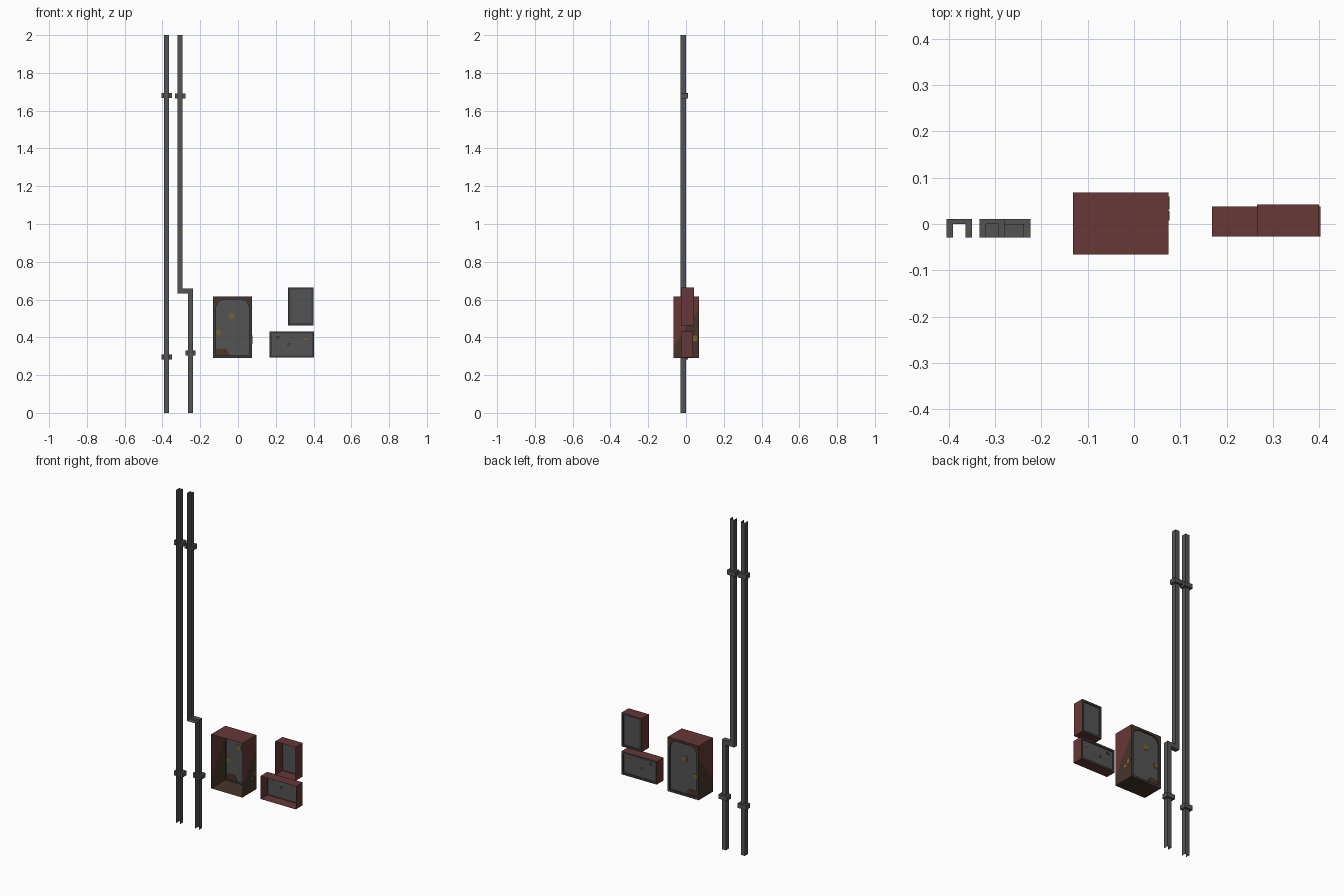
import bpy, bmesh
from mathutils import Vector

if "Cube" in bpy.data.objects:
    bpy.data.objects.remove(bpy.data.objects["Cube"])

def mat(name, c):
    m = bpy.data.materials.new(name)
    m.diffuse_color = (*c, 1)
    m.use_nodes = True
    m.node_tree.nodes["Principled BSDF"].inputs["Base Color"].default_value = m.diffuse_color
    return m

GREY = mat("steel_grey", (0.088, 0.088, 0.088))
DARK = mat("dark_steel", (0.045, 0.046, 0.045))
RED = mat("faded_red", (0.135, 0.038, 0.038))
BROWN = mat("rust_brown", (0.062, 0.036, 0.024))
OCHRE = mat("ochre_rust", (0.19, 0.12, 0.025))
DEEP = mat("deep_red_rust", (0.075, 0.032, 0.024))
MATS = [GREY, DARK, RED, BROWN, OCHRE, DEEP]

def finish(bm, name, mats):
    bmesh.ops.recalc_face_normals(bm, faces=bm.faces[:])
    me = bpy.data.meshes.new(name)
    bm.to_mesh(me)
    bm.free()
    for m in mats:
        me.materials.append(m)
    ob = bpy.data.objects.new(name, me)
    bpy.context.collection.objects.link(ob)
    return ob

def prism(name, pts, axis, lo, hi, m, skip=(), cap_lo=True, cap_hi=True):
    """Extrude a 2D outline along an axis, leaving out chosen sides."""
    def co(p, t):
        return {'x': (t, *p), 'y': (p[0], t, p[1]), 'z': (*p, t)}[axis]
    bm = bmesh.new()
    a = [bm.verts.new(co(p, lo)) for p in pts]
    b = [bm.verts.new(co(p, hi)) for p in pts]
    n = len(pts)
    for i in range(n):
        if i not in skip:
            j = (i + 1) % n
            bm.faces.new((a[i], a[j], b[j], b[i]))
    if cap_lo:
        bm.faces.new(a[::-1])
    if cap_hi:
        bm.faces.new(b)
    return finish(bm, name, [m])

def rect(x0, x1, z0, z1):
    return [(x0, z0), (x1, z0), (x1, z1), (x0, z1)]

WALL = -0.029

# Open-backed conduits: straight run and run with a sideways jog
prism("straight_conduit", rect(-0.391, -0.364, 0, 2), 'y', WALL, 0, GREY,
      skip=(0, 2), cap_lo=False)
prism("jogged_conduit",
      [(-0.265, 0), (-0.238, 0), (-0.238, 0.659), (-0.293, 0.659),
       (-0.293, 2), (-0.32, 2), (-0.32, 0.632), (-0.265, 0.632)],
      'y', WALL, 0, GREY, skip=(0, 4), cap_lo=False)

# U-shaped clamps around the conduits
def clamp(name, xc, zc):
    o, i = 0.0275, 0.0137
    pts = [(xc - o, WALL), (xc - i, WALL), (xc - i, 0), (xc + i, 0),
           (xc + i, WALL), (xc + o, WALL), (xc + o, 0.011), (xc - o, 0.011)]
    prism(name, pts, 'z', zc - 0.0135, zc + 0.0135, GREY, skip=(1, 2, 3))

clamp("straight_lower_clamp", -0.3775, 0.296)
clamp("straight_upper_clamp", -0.3775, 1.680)
clamp("jogged_lower_clamp", -0.2515, 0.317)
clamp("jogged_upper_clamp", -0.3065, 1.678)

# Open-backed cabinet with a framed, recessed door
def cabinet(name, x0, x1, y0, y1, z0, z1, rim, depth, chamfer, rule):
    bm = bmesh.new()
    outer = rect(x0, x1, z0, z1)
    a, b, c, d = x0 + rim, x1 - rim, z0 + rim, z1 - rim
    inner = rect(a, b, c, d)
    if chamfer:
        k = chamfer
        inner = [(a, c), (b, c), (b, d - k), (b - k * .3, d - k * .3),
                 (b - k, d), (a + k, d), (a + k * .3, d - k * .3), (a, d - k)]

    def loop(pts, y):
        return [bm.verts.new((p[0], y, p[1])) for p in pts]

    def strip(u, v):
        return [bm.faces.new((u[i - 1], u[i], v[i], v[i - 1])) for i in range(len(u))]

    back, front = loop(outer, y0), loop(outer, y1)
    lip, panel = loop(inner, y1), loop(inner, y1 - depth)
    tag = bm.faces.layers.int.new("part")
    walls = strip(back, front)
    recess = strip(lip, panel)
    door = bm.faces.new(panel)
    edges = []
    for lp in (front, lip):
        edges += [bm.edges.get((lp[i - 1], lp[i])) for i in range(len(lp))]
    ring = bmesh.ops.triangle_fill(bm, edges=edges, use_beauty=True,
                                   normal=Vector((0, 1, 0)))["geom"]
    for f in walls:
        f[tag] = 1
    for f in recess + [g for g in ring if isinstance(g, bmesh.types.BMFace)]:
        f[tag] = 2
    door[tag] = 3
    if chamfer:
        # diagonal rust line across the side walls
        geom = [f for f in bm.faces if f[tag] == 1]
        geom += list({e for f in geom for e in f.edges}) + list({v for f in geom for v in f.verts})
        bmesh.ops.bisect_plane(bm, geom=geom, plane_co=(0, 0, 0.45),
                               plane_no=Vector((0, -1.5, 1)).normalized())
    for f in bm.faces:
        f.material_index = MATS.index(rule(f[tag], f.calc_center_median()))
    return finish(bm, name, MATS)

def big_rule(part, c):
    if part == 1:
        return RED if c.z > 0.45 + 1.5 * c.y or c.z > 0.61 else BROWN
    if part == 2:
        return BROWN if c.z > 0.55 else DARK
    return GREY

def small_rule(part, c):
    return {1: RED, 2: DARK, 3: GREY}[part]

cabinet("main_cabinet", -0.132, 0.075, -0.066, 0.068, 0.291, 0.616,
        0.014, 0.008, 0.04, big_rule)
cabinet("low_cabinet", 0.168, 0.403, -0.027, 0.038, 0.293, 0.431,
        0.012, 0.006, 0, small_rule)
cabinet("high_cabinet", 0.266, 0.400, -0.027, 0.042, 0.463, 0.665,
        0.012, 0.006, 0, small_rule)

# Thin rust patches on the doors, seen from both sides
def patch(name, pts, y, m):
    prism(name, pts, 'y', y - 0.002, y + 0.002, m)

patch("door_rust_upper", rect(-0.048, -0.020, 0.500, 0.528), 0.060, OCHRE)
patch("door_rust_side", rect(-0.115, -0.092, 0.413, 0.438), 0.060, OCHRE)
patch("door_rust_bottom", [(-0.118, 0.305), (-0.048, 0.305), (-0.052, 0.325),
                           (-0.065, 0.340), (-0.118, 0.336)], 0.060, DEEP)
patch("low_door_chip_left", rect(0.200, 0.220, 0.393, 0.407), 0.032, DARK)
patch("low_door_chip_middle", rect(0.259, 0.274, 0.356, 0.369), 0.032, DARK)
patch("low_door_rust", rect(0.353, 0.370, 0.385, 0.397), 0.032, OCHRE)

# Rust spots on the main cabinet's right wall
for i, (y, z, s) in enumerate([(0.045, 0.395, 0.014), (0.018, 0.375, 0.010)]):
    prism(f"side_rust_{i + 1}", rect(y - s, y + s, z - s, z + s), 'x', 0.0735, 0.0765, OCHRE)
